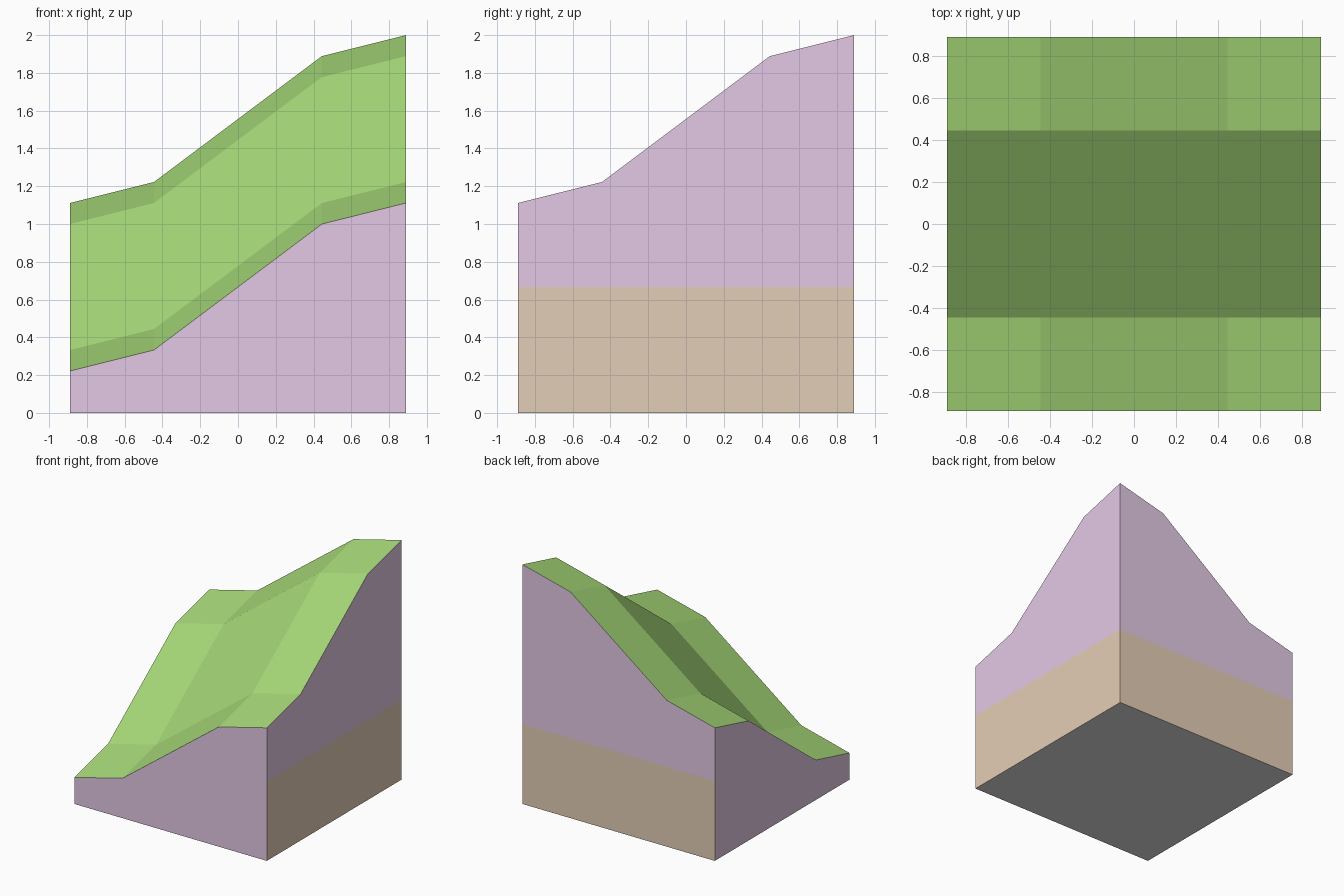
import bpy
import bmesh

cube = bpy.data.objects.get("Cube")
if cube:
    bpy.data.objects.remove(cube, do_unlink=True)


def linear(channel):
    c = channel / 255
    return c / 12.92 if c <= 0.04045 else ((c + 0.055) / 1.055) ** 2.4


def make_material(name, rgb):
    colour = (*[linear(c) for c in rgb], 1.0)
    mat = bpy.data.materials.new(name)
    mat.use_nodes = True
    mat.diffuse_color = colour
    bsdf = next(n for n in mat.node_tree.nodes if n.type == "BSDF_PRINCIPLED")
    bsdf.inputs["Base Color"].default_value = colour
    return mat


GRASS, EARTH, CLAY, UNDERSIDE = range(4)
materials = [
    make_material("grass green", (168, 219, 121)),
    make_material("earth mauve", (228, 201, 230)),
    make_material("clay tan", (228, 206, 183)),
    make_material("underside grey", (224, 224, 224)),
]

HALF = 8 / 9          # half width of the block
CLAY_TOP = 2 / 3      # height of the clay layer


def bend(t):
    """Move the inner grid lines to half way out."""
    return t if abs(t) > HALF / 2 else (HALF / 2 if t > 0 else -HALF / 2)


def rise(t):
    """Height gained along one axis: gentle, steep, gentle."""
    steep = max(-HALF / 2, min(HALF / 2, t))
    return 0.25 * (t - steep) + 0.75 * steep


bm = bmesh.new()

# Grass surface, sloping up along both axes
bmesh.ops.create_grid(bm, x_segments=3, y_segments=3, size=HALF)
for v in bm.verts:
    v.co.x, v.co.y = bend(v.co.x), bend(v.co.y)
    v.co.z = 10 / 9 + rise(v.co.x) + rise(v.co.y)
for f in bm.faces:
    f.material_index = GRASS

# Earth walls, dropped from the rim to the ground
rim = [e for e in bm.edges if e.is_boundary]
walls = bmesh.ops.extrude_edge_only(bm, edges=rim)["geom"]
for item in walls:
    if isinstance(item, bmesh.types.BMVert):
        item.co.z = 0
    elif isinstance(item, bmesh.types.BMFace):
        item.material_index = EARTH

# Underside
base = bmesh.ops.holes_fill(bm, edges=[e for e in bm.edges if e.is_boundary], sides=0)
for f in base["faces"]:
    f.material_index = UNDERSIDE
bmesh.ops.recalc_face_normals(bm, faces=bm.faces[:])
bm.normal_update()


def tall_wall(f):
    return f.normal.x > 0.9 or f.normal.y > 0.9


# Clay layer across the two tall walls
tall = [f for f in bm.faces if tall_wall(f)]
edges = list({e for f in tall for e in f.edges})
verts = list({v for f in tall for v in f.verts})
bmesh.ops.bisect_plane(bm, geom=verts + edges + tall,
                       plane_co=(0, 0, CLAY_TOP), plane_no=(0, 0, 1))
bm.normal_update()
for f in bm.faces:
    if tall_wall(f) and f.calc_center_median().z < CLAY_TOP:
        f.material_index = CLAY

mesh = bpy.data.meshes.new("hillside_block")
bm.to_mesh(mesh)
bm.free()
for mat in materials:
    mesh.materials.append(mat)
block = bpy.data.objects.new("hillside_block", mesh)
bpy.context.collection.objects.link(block)
